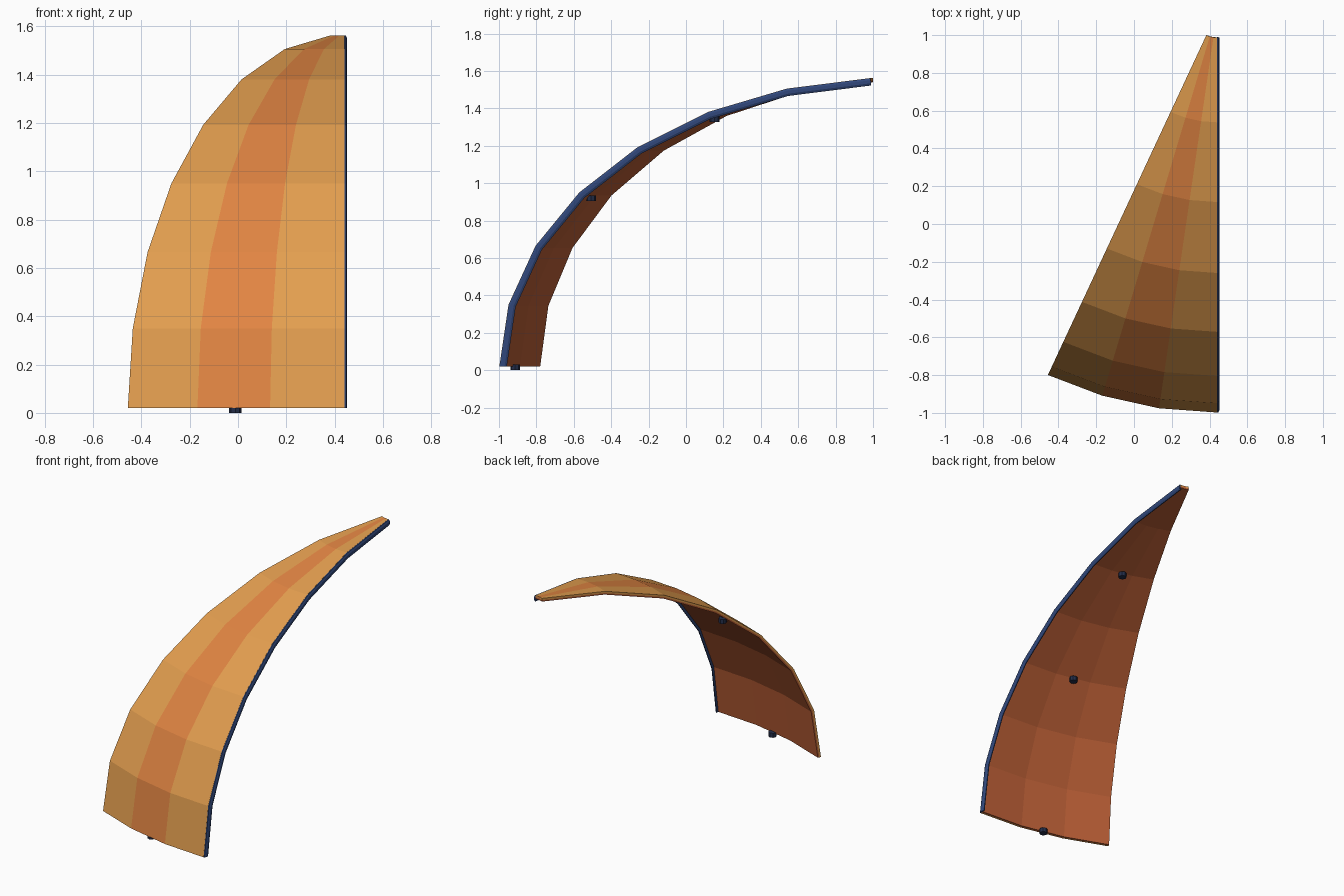
import bpy, bmesh, math

if "Cube" in bpy.data.objects:
    bpy.data.objects.remove(bpy.data.objects["Cube"])

# Dome gore: elliptical meridian swept about a vertical axis
R, H, Z0 = 2.12, 1.545, 0.02
AX, AY = 0.44, 1.122            # axis position
WEDGE = math.radians(25)
COLS, ROWS = 3, 7
STEP = math.radians(86.35) / ROWS


def material(name, rgb):
    lin = [((c + 0.055) / 1.055) ** 2.4 for c in rgb]
    m = bpy.data.materials.new(name)
    m.diffuse_color = (*lin, 1)
    m.use_nodes = True
    m.node_tree.nodes["Principled BSDF"].inputs["Base Color"].default_value = m.diffuse_color
    return m


amber = material("amber", (0.89, 0.62, 0.31))
orange = material("orange", (0.88, 0.52, 0.26))
rust = material("rust", (0.73, 0.37, 0.21))
navy = material("navy", (0.19, 0.28, 0.48))
dark = material("dark navy", (0.14, 0.18, 0.29))


def profile(i, off):
    """Radius and height of meridian point i, moved off along its normal."""
    t = i * STEP
    nr, nz = math.cos(t) / R, math.sin(t) / H
    n = math.hypot(nr, nz)
    return R * math.cos(t) + off * nr / n, Z0 + H * math.sin(t) + off * nz / n


def point(i, ang, off, dx=0):
    r, z = profile(i, off)
    return (AX - r * math.sin(ang) + dx, AY - r * math.cos(ang), z)


def finish(name, bm, mats):
    bmesh.ops.recalc_face_normals(bm, faces=bm.faces)
    me = bpy.data.meshes.new(name)
    bm.to_mesh(me)
    bm.free()
    for m in mats:
        me.materials.append(m)
    ob = bpy.data.objects.new(name, me)
    bpy.context.collection.objects.link(ob)
    return ob


def shell(name, top, bottom, mats, stripe):
    """Closed curved panel between two offsets, optional middle stripe."""
    bm = bmesh.new()
    g = [[[bm.verts.new(point(i, WEDGE * j / COLS, o)) for j in range(COLS + 1)]
          for i in range(ROWS + 1)] for o in (top, bottom)]

    def face(vs, j):
        bm.faces.new(vs).material_index = 1 if stripe and j == 1 else 0

    for i in range(ROWS):
        for j in range(COLS):
            for k in g:
                face((k[i][j], k[i][j + 1], k[i + 1][j + 1], k[i + 1][j]), j)
        for j in (0, COLS):
            face((g[0][i][j], g[0][i + 1][j], g[1][i + 1][j], g[1][i][j]), j)
    for i in (0, ROWS):
        for j in range(COLS):
            face((g[0][i][j], g[0][i][j + 1], g[1][i][j + 1], g[1][i][j]), j)
    finish(name, bm, mats)


# Outer skin with a stripe, and inner lining
shell("outer_panel", 0, -0.012, (amber, orange), True)
shell("inner_lining", -0.012, -0.022, (rust,), False)

# Edge rib: chamfered bar following the straight side
section = [(-0.001, 0), (-0.001, 0.006), (-0.012, 0.012),
           (-0.028, 0.012), (-0.04, 0.006), (-0.04, 0)]
bm = bmesh.new()
rings = [[bm.verts.new(point(i, 0, o, d)) for o, d in section] for i in range(ROWS + 1)]
n = len(section)
for a, b in zip(rings, rings[1:]):
    for k in range(n):
        bm.faces.new((a[k], a[(k + 1) % n], b[(k + 1) % n], b[k]))
bm.faces.new(rings[0])
bm.faces.new(rings[-1])
finish("edge_rib", bm, (navy,))

# Small pegs down the middle of the inside
for num, i in enumerate((0, 3, 5), 1):
    x, y, z = point(i, WEDGE / 2, -0.035)
    bm = bmesh.new()
    bmesh.ops.create_cone(bm, cap_ends=True, segments=8, radius1=0.026,
                          radius2=0.026, depth=0.03)
    bmesh.ops.translate(bm, verts=bm.verts, vec=(x, y, max(z - 0.005, 0.015)))
    finish(f"peg_{num}", bm, (dark,))
